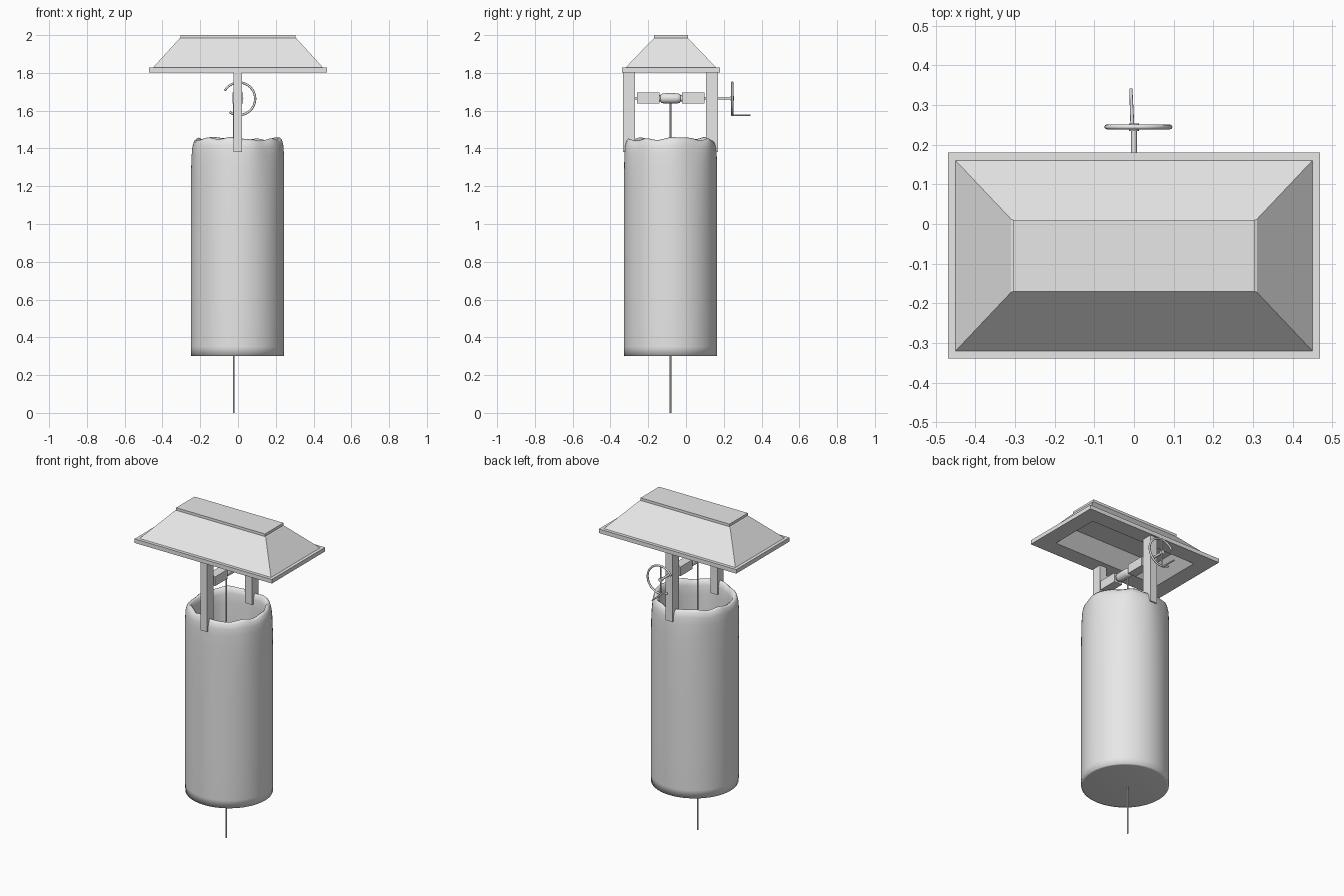
import bpy, bmesh, math
from mathutils import Vector

if "Cube" in bpy.data.objects:
    bpy.data.objects.remove(bpy.data.objects["Cube"])

stone = bpy.data.materials.new("light_grey")
stone.diffuse_color = (0.8, 0.8, 0.8, 1)
stone.use_nodes = True
stone.node_tree.nodes["Principled BSDF"].inputs["Base Color"].default_value = stone.diffuse_color
YC = -0.082  # shaft centre in y


def finish(name, bm, smooth=False):
    bmesh.ops.recalc_face_normals(bm, faces=bm.faces)
    me = bpy.data.meshes.new(name)
    bm.to_mesh(me)
    bm.free()
    me.materials.append(stone)
    for p in me.polygons:
        p.use_smooth = smooth
    ob = bpy.data.objects.new(name, me)
    bpy.context.collection.objects.link(ob)
    return ob


def box(name, x0, x1, y0, y1, z0, z1):
    bm = bmesh.new()
    bmesh.ops.create_cube(bm, size=1)
    for v in bm.verts:
        v.co = Vector(((x0 + x1) / 2 + v.co.x * (x1 - x0),
                       (y0 + y1) / 2 + v.co.y * (y1 - y0),
                       (z0 + z1) / 2 + v.co.z * (z1 - z0)))
    return finish(name, bm)


def rod(name, a, b, r0, r1, n=12):
    a, b = Vector(a), Vector(b)
    bm = bmesh.new()
    bmesh.ops.create_cone(bm, cap_ends=True, segments=n, radius1=r0, radius2=r1,
                          depth=(b - a).length)
    q = (b - a).to_track_quat('Z', 'Y')
    for v in bm.verts:
        v.co = q @ v.co + (a + b) / 2
    for f in bm.faces:
        f.smooth = len(f.verts) == 4
    ob = finish(name, bm)
    for p in ob.data.polygons:
        p.use_smooth = len(p.vertices) == 4
    return ob


def loft(name, rings, smooth=False):
    """Skin a stack of equal-length closed rings and cap both ends."""
    bm = bmesh.new()
    vs = [[bm.verts.new(c) for c in ring] for ring in rings]
    n = len(vs[0])
    for a, b in zip(vs, vs[1:]):
        for i in range(n):
            bm.faces.new((a[i], a[(i + 1) % n], b[(i + 1) % n], b[i]))
    bm.faces.new(vs[0])
    bm.faces.new(vs[-1])
    return finish(name, bm, smooth)


# Well shaft: hollow worn tube with an uneven rounded rim
profile = [(0.235, 0.30), (0.246, 0.302), (0.247, 0.35), (0.247, 0.6), (0.247, 0.9),
           (0.247, 1.15), (0.246, 1.3), (0.244, 1.37), (0.241, 1.41), (0.233, 1.44),
           (0.221, 1.451), (0.209, 1.443), (0.202, 1.415), (0.199, 1.36),
           (0.199, 1.2), (0.199, 0.8), (0.199, 0.34)]
rings = []
for r, z in profile:
    k = max(0, (z - 1.2) / 0.25)
    ring = []
    for i in range(72):
        a = 2 * math.pi * i / 72
        dz = 0.006 * math.sin(3 * a + 1) + 0.004 * math.sin(7 * a) + 0.003 * math.sin(11 * a + 2)
        dr = 0.003 * math.sin(5 * a + 2) + 0.002 * math.sin(9 * a)
        rr = r + dr * k
        ring.append((rr * math.cos(a) - 0.003, rr * math.sin(a) + YC, z + dz * k * k))
    rings.append(ring)
loft("well_shaft", rings, True)


# Hollow hipped roof: ceiling, eave board, slopes and flat cap
def rect(hx, hy, z):
    return [(sx * hx, -0.08 + sy * hy, z) for sx, sy in ((-1, -1), (1, -1), (1, 1), (-1, 1))]


loft("roof", [rect(0.29, 0.08, 1.88), rect(0.37, 0.16, 1.803), rect(0.47, 0.26, 1.803),
              rect(0.47, 0.26, 1.828), rect(0.45, 0.24, 1.828), rect(0.31, 0.092, 1.982),
              rect(0.304, 0.09, 1.984), rect(0.304, 0.09, 2.0)])

# Posts on both sides of the shaft
for name, y0, y1 in (("front_post", -0.333, -0.27), ("back_post", 0.106, 0.169)):
    box(name, -0.025, 0.022, y0, y1, 1.38, 1.804)

# Winch: axle, two square drums and the rope coil
AX, AZ = 0.0, 1.665
rod("axle", (AX, -0.28, AZ), (AX, 0.25, AZ), 0.007, 0.007)
for name, y0, y1 in (("front_drum", -0.26, -0.14), ("back_drum", -0.022, 0.098)):
    box(name, -0.03, 0.026, y0, y1, 1.638, 1.695)
coil = []
for y, r in ((-0.135, 0.018), (-0.131, 0.024), (-0.115, 0.027), (-0.082, 0.028),
             (-0.049, 0.027), (-0.033, 0.024), (-0.029, 0.018)):
    coil.append([(AX + r * math.cos(t), y, AZ + r * math.sin(t))
                 for t in (2 * math.pi * i / 20 for i in range(20))])
loft("rope_coil", coil, True)
rod("coil_core", (AX, -0.145, AZ), (AX, -0.018, AZ), 0.017, 0.017)

# Rope hanging through the shaft
rod("rope", (-0.023, YC, 0), (-0.023, YC, AZ), 0.0045, 0.0045, 8)

# Crank: open wheel, spoke and grip
wheel = []
for i in range(41):
    t = math.radians(-125 + 275 * i / 40)
    c = Vector((0.005, 0.245, 1.663))
    d = Vector((math.cos(t), 0, math.sin(t)))
    wheel.append([c + d * (0.086 + 0.006 * math.cos(s)) + Vector((0, 0.006 * math.sin(s), 0))
                  for s in (2 * math.pi * j / 8 for j in range(8))])
loft("crank_wheel", wheel, True)
rod("crank_spoke", (0.002, 0.245, 1.577), (0.002, 0.245, 1.749), 0.005, 0.005, 8)
rod("crank_hub", (AX, 0.235, AZ), (AX, 0.254, AZ), 0.012, 0.012)
rod("crank_grip", (-0.004, 0.245, 1.576), (-0.008, 0.342, 1.576), 0.005, 0.004, 8)
